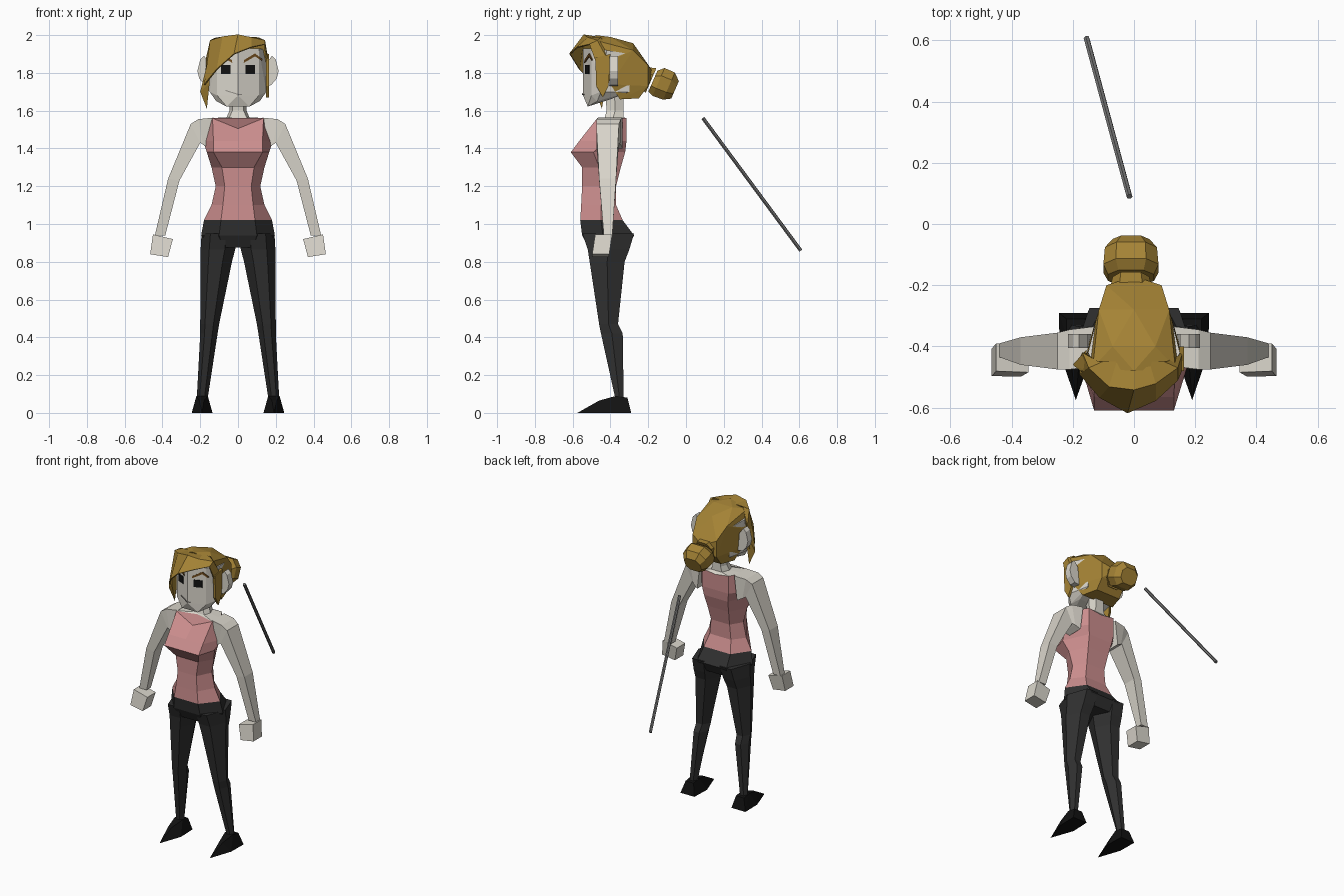
import bpy, bmesh
from mathutils import Vector

if "Cube" in bpy.data.objects:
    bpy.data.objects.remove(bpy.data.objects["Cube"], do_unlink=True)


def material(name, r, g, b):
    m = bpy.data.materials.new(name)
    m.use_nodes = True
    m.diffuse_color = (r, g, b, 1)
    bsdf = m.node_tree.nodes["Principled BSDF"]
    bsdf.inputs["Base Color"].default_value = (r, g, b, 1)
    bsdf.inputs["Roughness"].default_value = 0.9
    return m


SKIN = material("pale skin", .70, .67, .60)
SHIRT = material("pink cloth", .60, .27, .27)
HAIR = material("golden hair", .38, .23, .036)
PANTS = material("charcoal cloth", .03, .03, .03)
BLACK = material("black", .006, .006, .006)
BROW = material("brown brow", .16, .07, .012)
LIP = material("lip grey", .28, .26, .24)
METAL = material("grey metal", .17, .17, .17)


def finish(name, bm, mat):
    bmesh.ops.recalc_face_normals(bm, faces=bm.faces)
    mesh = bpy.data.meshes.new(name)
    bm.to_mesh(mesh)
    bm.free()
    mesh.materials.append(mat)
    ob = bpy.data.objects.new(name, mesh)
    bpy.context.collection.objects.link(ob)
    return ob


def loft(name, rings, mat):
    """Skin a closed tube through rings of equal point count."""
    bm = bmesh.new()
    vs = [[bm.verts.new(p) for p in ring] for ring in rings]
    n = len(vs[0])
    for a, b in zip(vs, vs[1:]):
        for i in range(n):
            j = (i + 1) % n
            bm.faces.new((a[i], a[j], b[j], b[i]))
    bm.faces.new(vs[0])
    bm.faces.new(vs[-1])
    return finish(name, bm, mat)


def hull(name, pts, mat):
    """Faceted convex solid around points."""
    bm = bmesh.new()
    vs = [bm.verts.new(p) for p in pts]
    res = bmesh.ops.convex_hull(bm, input=vs)
    loose = {v for v in res["geom_interior"] if isinstance(v, bmesh.types.BMVert)}
    bmesh.ops.delete(bm, geom=list(loose), context='VERTS')
    return finish(name, bm, mat)


def flip(pts):
    return [(-x, y, z) for x, y, z in pts]


def both(pts):
    return pts + flip(pts)


def pair(name, build, data, mat, nested=False):
    """Build a part on the left and its mirror on the right."""
    build("left_" + name, data, mat)
    build("right_" + name, [flip(r) for r in data] if nested else flip(data), mat)


def body_ring(z, xf, yf, xs, ys, xb, yb, dip=0.0):
    half = [(xf, yf, z), (xs, ys, z), (xb, yb, z)]
    return [(0, yf - dip / 3, z - dip)] + half + [(0, yb, z - dip / 4)] + flip(half[::-1])


# Sleeveless top
waist = (1.02, .09, -.56, .18, -.45, .10, -.335)
collar = (1.56, .135, -.47, .15, -.40, .10, -.315, .055)
loft("sleeveless_top", [
    body_ring(*waist),
    body_ring(1.10, .08, -.555, .14, -.45, .08, -.37),
    body_ring(1.20, .07, -.55, .118, -.45, .07, -.37),
    body_ring(1.30, .085, -.55, .14, -.46, .08, -.345),
    body_ring(1.38, .13, -.61, .165, -.49, .09, -.322),
    body_ring(1.44, .13, -.565, .185, -.43, .10, -.315),
    body_ring(*collar)], SHIRT)

# Neck flaring into the upper chest
loft("neck", [
    body_ring(*collar),
    body_ring(1.565, .045, -.43, .06, -.385, .04, -.33),
    body_ring(1.60, .03, -.42, .045, -.375, .03, -.33),
    body_ring(1.72, .03, -.43, .05, -.38, .03, -.33)], SKIN)

# Hips and legs
loft("hips", [
    body_ring(*waist),
    body_ring(.94, .10, -.55, .195, -.44, .11, -.275),
    body_ring(.875, .08, -.515, .15, -.42, .09, -.31)], PANTS)


def leg_ring(z, xi, xo, yf, yb):
    w, ym = xo - xi, (yf + yb) / 2
    return [(xi, ym, z), (xi + w * .3, yf, z), (xi + w * .75, yf, z),
            (xo, ym, z), (xi + w * .75, yb, z), (xi + w * .3, yb, z)]


pair("leg", loft, [
    leg_ring(.95, .005, .193, -.548, -.275),
    leg_ring(.865, .015, .198, -.52, -.30),
    leg_ring(.80, .032, .198, -.51, -.325),
    leg_ring(.47, .10, .20, -.46, -.36),
    leg_ring(.42, .108, .20, -.45, -.335),
    leg_ring(.08, .16, .218, -.375, -.33)], PANTS, True)

# Pointed shoes
pair("shoe", hull, [
    (.14, -.29, 0), (.245, -.29, 0), (.135, -.42, 0), (.243, -.42, 0), (.19, -.575, 0),
    (.16, -.31, .08), (.22, -.31, .08), (.16, -.37, .09), (.22, -.37, .09),
    (.18, -.46, .065), (.205, -.46, .065)], BLACK)


# Arms and block hands
def arm_ring(outer, inner, yf, yb):
    (xo, zo), (xi, zi) = outer, inner
    return [(xo, yf, zo), (xo, yb, zo), (xi, yb, zi), (xi, yf, zi)]


pair("arm", loft, [
    arm_ring((.13, 1.563), (.15, 1.40), -.465, -.335),
    arm_ring((.21, 1.555), (.185, 1.42), -.475, -.345),
    arm_ring((.25, 1.53), (.20, 1.43), -.475, -.355),
    arm_ring((.37, 1.24), (.31, 1.23), -.46, -.37),
    arm_ring((.44, .94), (.385, .94), -.435, -.39)], SKIN, True)
pair("hand", hull, [
    (x, y - (.95 - z) * .15, z) for y in (-.48, -.39)
    for x, z in ((.45, .945), (.345, .92), (.37, .825), (.465, .84))], SKIN)


# Head with two flat cheek planes
def face_y(x):
    return -.545 + .4 * abs(x)


hull("head", both(
    [(x, face_y(x), z) for x in (0, .11) for z in (1.68, 1.93)] +
    [(.06, -.52, 1.622), (.115, -.47, 1.65), (.15, -.45, 1.70), (.15, -.42, 1.92),
     (.10, -.40, 1.66), (.12, -.30, 1.70), (.12, -.30, 1.9)]), SKIN)
pair("ear", hull, [(x, y, z) for y in (-.405, -.36) for x, z in (
    (.14, 1.73), (.175, 1.735), (.205, 1.77), (.215, 1.81), (.20, 1.87), (.18, 1.89), (.15, 1.85))], SKIN)


# Painted facial details as thin plates
def plate(name, outline, mat):
    hull(name, [(x, face_y(x) - d, z) for d in (.001, .006) for x, z in outline], mat)


for side, s in (("left", 1), ("right", -1)):
    plate(side + "_eye", [(s * x, z) for x in (.04, .09) for z in (1.795, 1.843)], BLACK)
    plate(side + "_inner_brow", [(s * x, z) for x, z in (
        (.03, 1.853), (.032, 1.868), (.09, 1.903), (.09, 1.887))], BROW)
    plate(side + "_outer_brow", [(s * x, z) for x, z in (
        (.09, 1.887), (.09, 1.903), (.13, 1.872), (.125, 1.865))], BROW)
plate("right_mouth", [(-.065, 1.709), (-.065, 1.704), (0, 1.689), (0, 1.684)], LIP)
plate("left_mouth", [(0, 1.689), (0, 1.684), (.02, 1.688), (.02, 1.684)], LIP)

# Hair mass, swept back
hull("hair_back", both([
    (0, -.48, 2.0), (.135, -.47, 1.97), (.155, -.43, 1.85), (.15, -.40, 1.74),
    (.07, -.40, 1.99), (.115, -.28, 1.92), (0, -.28, 1.957), (.09, -.20, 1.84),
    (0, -.17, 1.80), (.09, -.20, 1.73), (.09, -.25, 1.665), (.12, -.35, 1.66)]), HAIR)

# Side-swept fringe as a thickened strip
top = [(.155, -.42, 1.88), (.14, -.47, 1.97), (.07, -.52, 1.985), (0, -.54, 2.0),
       (-.08, -.53, 1.99), (-.145, -.47, 1.97), (-.165, -.42, 1.88)]
low = [(.155, -.475, 1.85), (.14, -.51, 1.95), (.07, -.575, 1.935), (-.02, -.615, 1.90),
       (-.11, -.565, 1.82), (-.175, -.49, 1.74), (-.17, -.43, 1.72)]
bm = bmesh.new()
rows = [[bm.verts.new(p) for p in row] for row in (
    [(x * .7, -.45, 1.985) for x, y, z in top], top, low)]
for a, b in zip(rows, rows[1:]):
    for i in range(len(a) - 1):
        bm.faces.new((a[i], b[i], b[i + 1], a[i + 1]))
fringe = finish("fringe", bm, HAIR)
thick = fringe.modifiers.new("thickness", 'SOLIDIFY')
thick.thickness, thick.offset = .008, 0

# Loose locks beside the face
hull("left_lock", [(x, y, z) for x in (.148, .163) for y, z in (
    (-.48, 1.88), (-.475, 1.73), (-.44, 1.67), (-.41, 1.73), (-.40, 1.90))], HAIR)
hull("right_lock", [(-.155, -.48, 1.88), (-.175, -.48, 1.80), (-.15, -.50, 1.75),
                    (-.20, -.46, 1.70), (-.155, -.41, 1.85), (-.165, -.445, 1.61)], HAIR)


# Tied bun, tilted back along its axis
def bun_ring(y, z, w, h):
    c, up, side = Vector((-.01, y, z)), Vector((0, .4, .92)) * h, Vector((w, 0, 0))
    return [c + side * a + up * b for a, b in (
        (1, .45), (.55, 1), (-.55, 1), (-1, .45), (-1, -.45), (-.55, -1), (.55, -1), (1, -.45))]


loft("bun_tie", [bun_ring(-.23, 1.775, .07, .06), bun_ring(-.185, 1.76, .06, .07)], HAIR)
loft("bun", [bun_ring(-.175, 1.757, .075, .06), bun_ring(-.145, 1.752, .09, .08),
             bun_ring(-.09, 1.73, .085, .078), bun_ring(-.058, 1.71, .06, .05)], HAIR)

# Slim rod floating behind the figure
start, end = Vector((-.155, .607, .86)), Vector((-.015, .09, 1.56))
axis = (end - start).normalized()
u = axis.orthogonal().normalized()
v = axis.cross(u)
corners = [u, u * .5 + v * .87, v * .87 - u * .5, -u, -u * .5 - v * .87, u * .5 - v * .87]
loft("rod", [[p + c * .01 for c in corners] for p in (start, end)], METAL)
